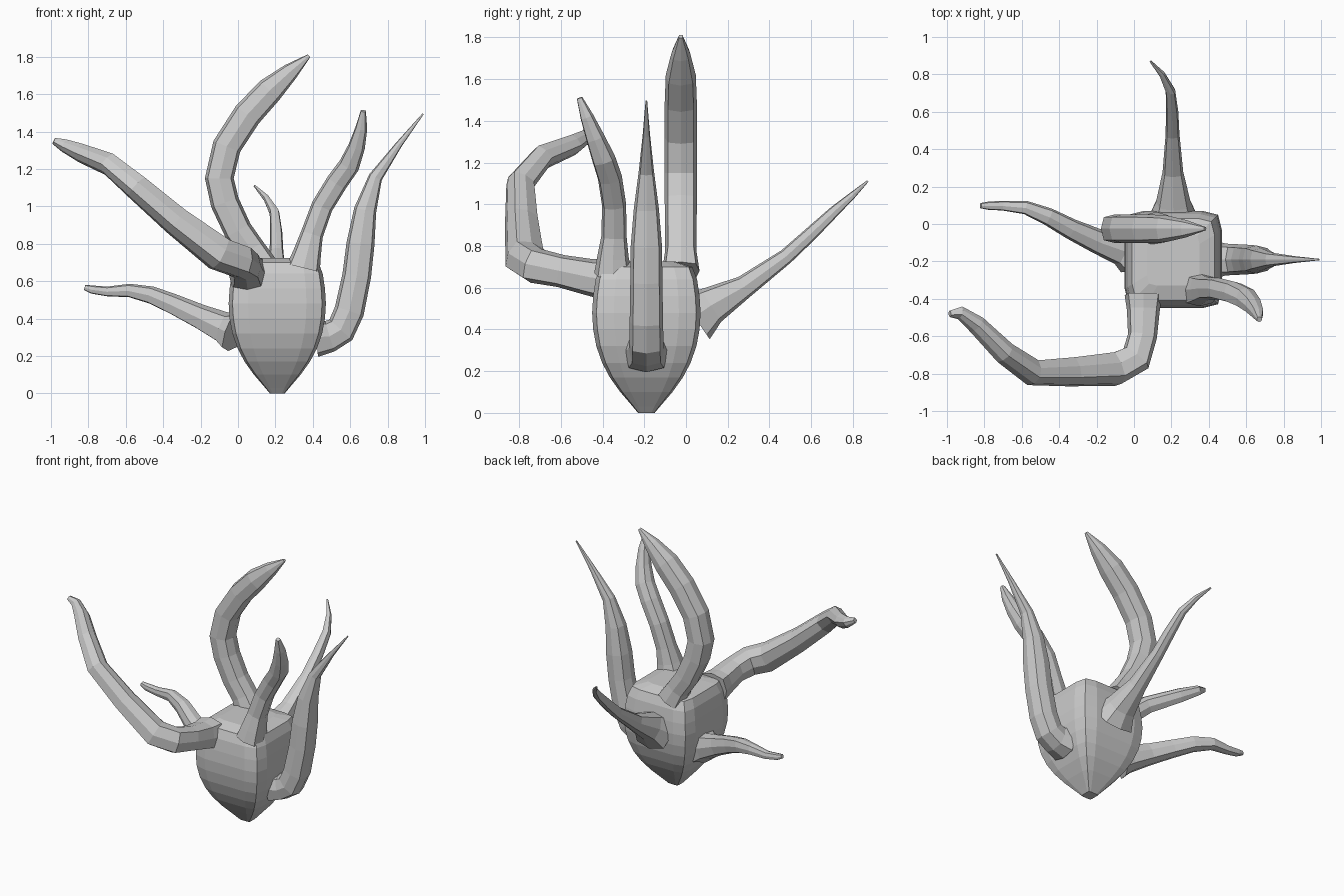
import bpy, bmesh
from mathutils import Vector

CX, CY = 0.21, -0.19  # body axis


def finish(bm, name):
    bmesh.ops.recalc_face_normals(bm, faces=bm.faces)
    me = bpy.data.meshes.new(name)
    bm.to_mesh(me)
    bm.free()
    ob = bpy.data.objects.new(name, me)
    bpy.context.collection.objects.link(ob)
    return ob


def loft(rings, name):
    """Skin a list of closed rings of points and cap both ends."""
    bm = bmesh.new()
    loops = [[bm.verts.new(p) for p in ring] for ring in rings]
    n = len(loops[0])
    for a, b in zip(loops, loops[1:]):
        for i in range(n):
            j = (i + 1) % n
            bm.faces.new((a[i], a[j], b[j], b[i]))
    bm.faces.new(loops[0][::-1])
    bm.faces.new(loops[-1])
    return finish(bm, name)


def square_section(side):
    """Repeat one side of a soft square four times around."""
    pts = []
    for k in range(4):
        for x, y in side:
            for _ in range(k):
                x, y = -y, x
            pts.append((x, y))
    return pts


BODY = square_section([(1, -0.6), (1, 0), (1, 0.6), (0.92, 0.92)])
TUBE = square_section([(1, 0), (0.8, 0.8)])


def tentacle(name, ref, stations):
    """Tapering tube through (x, y, z, radius), frame carried along the path."""
    pts = [Vector(s[:3]) for s in stations]
    u = Vector(ref)
    rings = []
    for i, p in enumerate(pts):
        a = (p - pts[i - 1]).normalized() if i else Vector()
        b = (pts[i + 1] - p).normalized() if i < len(pts) - 1 else Vector()
        t = (a + b).normalized()
        u = (u - t * u.dot(t)).normalized()
        v = t.cross(u)
        r = stations[i][3]
        rings.append([p + u * (r * x) + v * (r * y) for x, y in TUBE])
    return loft(rings, name)


# Bulb body: rounded square pod tapering to a small foot
profile = [(0, 0.04), (0.03, 0.065), (0.1, 0.125), (0.17, 0.175), (0.24, 0.212),
           (0.32, 0.24), (0.4, 0.255), (0.48, 0.26), (0.56, 0.255),
           (0.64, 0.243), (0.7, 0.22), (0.725, 0.14)]
loft([[(CX + x * h, CY + y * h, z) for x, y in BODY] for z, h in profile], "body")

# Front tentacle, bending left and up
tentacle("front_tentacle", (0, 0, 1), [
    (0.05, -0.38, 0.64, 0.1), (0.05, -0.46, 0.65, 0.088), (0.045, -0.6, 0.68, 0.078),
    (0.01, -0.72, 0.705, 0.085), (-0.1, -0.775, 0.745, 0.088), (-0.33, -0.79, 0.92, 0.074),
    (-0.54, -0.795, 1.1, 0.065), (-0.69, -0.69, 1.225, 0.055), (-0.84, -0.54, 1.285, 0.045),
    (-0.93, -0.475, 1.325, 0.032), (-0.985, -0.48, 1.35, 0.016)])

# Left low tentacle
tentacle("left_tentacle", (0, 0, 1), [
    (-0.02, -0.16, 0.33, 0.11), (-0.07, -0.135, 0.35, 0.085), (-0.2, -0.09, 0.41, 0.066),
    (-0.34, -0.025, 0.475, 0.055), (-0.46, 0.04, 0.525, 0.047), (-0.58, 0.088, 0.55, 0.036),
    (-0.7, 0.098, 0.545, 0.026), (-0.78, 0.098, 0.555, 0.022), (-0.82, 0.098, 0.567, 0.014)])

# Tall top tentacle
tentacle("tall_tentacle", (0, 1, 0), [
    (0.12, -0.025, 0.68, 0.09), (0.07, -0.025, 0.77, 0.076), (0.0, -0.025, 0.87, 0.076),
    (-0.07, -0.025, 1.02, 0.077), (-0.1, -0.025, 1.15, 0.077), (-0.06, -0.025, 1.32, 0.077),
    (0.05, -0.025, 1.49, 0.077), (0.17, -0.025, 1.62, 0.072), (0.28, -0.025, 1.72, 0.046),
    (0.38, -0.025, 1.805, 0.01)])

# Front right upright tentacle
tentacle("front_right_tentacle", (0, 1, 0), [
    (0.35, -0.35, 0.67, 0.09), (0.37, -0.35, 0.75, 0.075), (0.395, -0.345, 0.85, 0.06),
    (0.45, -0.345, 1.0, 0.058), (0.53, -0.365, 1.13, 0.058), (0.595, -0.395, 1.22, 0.056),
    (0.635, -0.435, 1.32, 0.045), (0.66, -0.475, 1.42, 0.032), (0.67, -0.51, 1.51, 0.014)])

# Right tentacle, sweeping up to a point
tentacle("right_tentacle", (0, 1, 0), [
    (0.42, CY, 0.3, 0.105), (0.49, CY, 0.305, 0.085), (0.55, CY, 0.34, 0.082),
    (0.595, CY, 0.44, 0.08), (0.635, CY, 0.63, 0.077), (0.655, CY, 0.8, 0.075),
    (0.68, CY, 0.98, 0.06), (0.735, CY, 1.155, 0.037), (0.86, CY, 1.33, 0.018),
    (0.99, CY, 1.495, 0.004)])

# Back tentacle, thin and pointed
tentacle("back_tentacle", (1, 0, 0), [
    (0.21, 0.04, 0.46, 0.13), (0.21, 0.12, 0.515, 0.092), (0.208, 0.28, 0.605, 0.055),
    (0.206, 0.48, 0.75, 0.037), (0.204, 0.6, 0.86, 0.033), (0.195, 0.71, 0.965, 0.026),
    (0.15, 0.8, 1.045, 0.016), (0.088, 0.87, 1.11, 0.005)])
